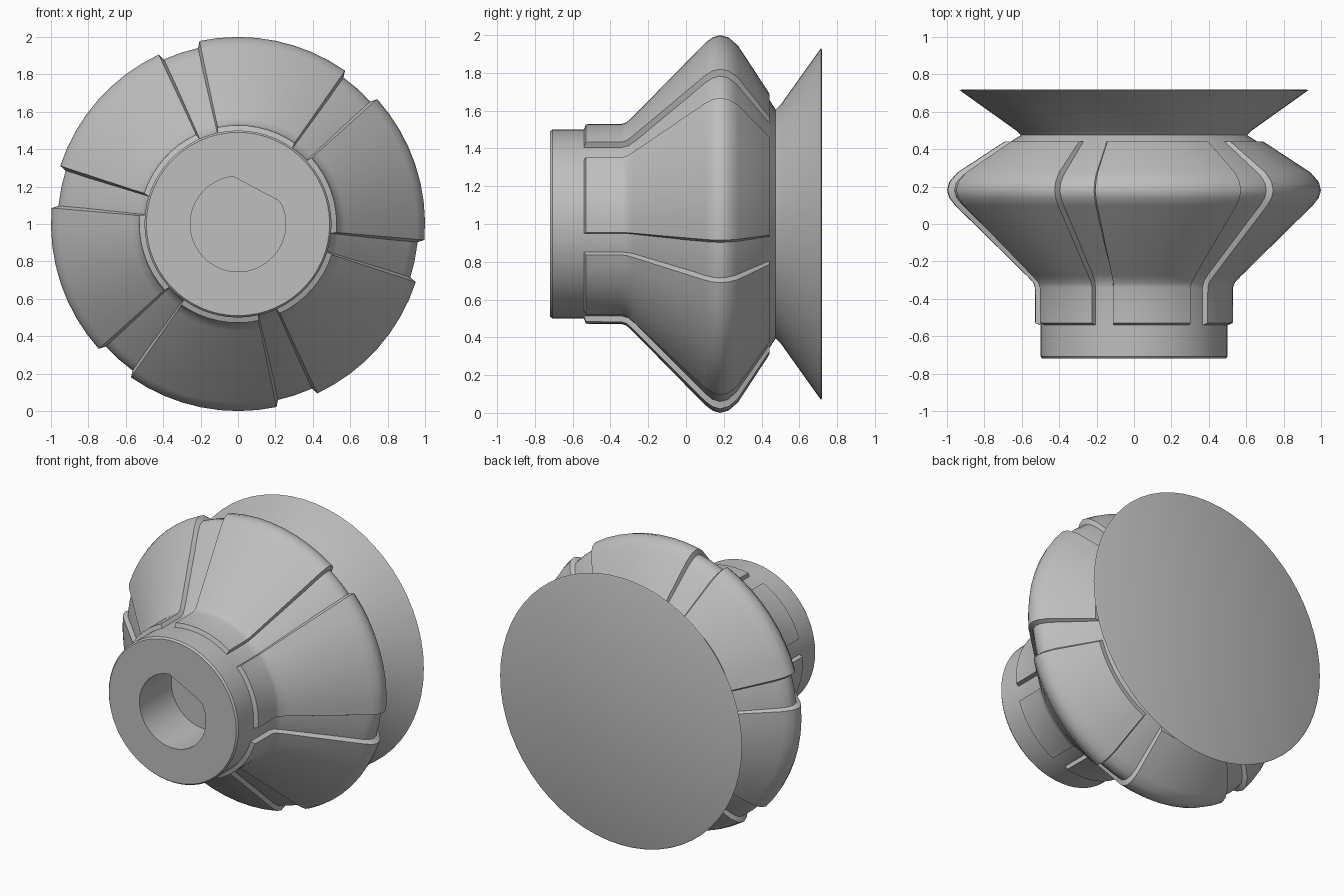
import bpy, bmesh
from math import cos, sin, radians, pi

cube = bpy.data.objects.get("Cube")
if cube:
    bpy.data.objects.remove(cube)

grey = bpy.data.materials.new("plain grey")
grey.use_nodes = True
colour = (0.52, 0.52, 0.52, 1)
grey.diffuse_color = colour
grey.node_tree.nodes["Principled BSDF"].inputs["Base Color"].default_value = colour


def polar(y, r, a):
    """Point at radius r and angle a around the knob axis, which runs along y."""
    return (r * cos(a), y, 1 + r * sin(a))


def finish(name, bm):
    bmesh.ops.remove_doubles(bm, verts=bm.verts, dist=0.0001)
    bmesh.ops.recalc_face_normals(bm, faces=bm.faces)
    mesh = bpy.data.meshes.new(name)
    bm.to_mesh(mesh)
    bm.free()
    mesh.materials.append(grey)
    obj = bpy.data.objects.new(name, mesh)
    bpy.context.collection.objects.link(obj)
    bpy.ops.object.select_all(action='DESELECT')
    obj.select_set(True)
    bpy.context.view_layer.objects.active = obj
    bpy.ops.object.shade_smooth_by_angle(angle=radians(33))


# Bore, a D-shaped socket: a circle cut by one flat
BORE, FLAT, FLAT_ANGLE = 0.255, 0.212, radians(62)


def bore_radius(a):
    c = cos(a - FLAT_ANGLE)
    return min(BORE, FLAT / c) if c > 0 else BORE


# Body surface (y, radius) that shows between the grips
floor = [(-0.545, 0.5), (-0.34, 0.5), (-0.305, 0.51), (-0.27, 0.54),
         (0.10, 0.92), (0.14, 0.953), (0.18, 0.965), (0.22, 0.955),
         (0.265, 0.915), (0.44, 0.66)]
# Raised outer surface of a grip, point for point above the floor
raised = [(-0.53, 0.528), (-0.34, 0.53), (-0.315, 0.538), (-0.28, 0.57),
          (0.10, 0.957), (0.14, 0.988), (0.18, 1.0), (0.225, 0.988),
          (0.275, 0.945), (0.442, 0.69)]

# Body: shaft collar, bulge, neck and flared base turned as one piece
profile = ([(-0.37, 0), (-0.37, 'bore'), (-0.72, 'bore'), (-0.72, 0.49), (-0.708, 0.5)]
           + floor
           + [(0.475, 0.605), (0.5, 0.63), (0.71, 0.925), (0.715, 0.932),
              (0.72, 0.92), (0.72, 0)])
SEGMENTS = 60
bm = bmesh.new()
rings = []
for i in range(SEGMENTS):
    a = 2 * pi * i / SEGMENTS
    rings.append([bm.verts.new(polar(y, bore_radius(a) if r == 'bore' else r, a))
                  for y, r in profile])
for i, ring in enumerate(rings):
    nxt = rings[(i + 1) % SEGMENTS]
    for j in range(len(profile) - 1):
        bm.faces.new((ring[j], ring[j + 1], nxt[j + 1], nxt[j]))
finish("knob_body", bm)

# Grips: six raised pads with slightly sloping sides
STEPS = 8
HALF_FOOT, HALF_TOP = radians(24.6), radians(23.4)
sunk = [(y, r - 0.012) for y, r in floor]
count = len(floor)


def grip(index):
    middle = radians(78.5 + 60 * index)
    bm = bmesh.new()
    outer, inner = [], []
    for s in range(STEPS + 1):
        t = 2 * s / STEPS - 1
        outer.append([bm.verts.new(polar(y, r, middle + t * HALF_TOP)) for y, r in raised])
        inner.append([bm.verts.new(polar(y, r, middle + t * HALF_FOOT)) for y, r in sunk])
    for s in range(STEPS):
        for sheet in (outer, inner):
            for j in range(count - 1):
                bm.faces.new((sheet[s][j], sheet[s][j + 1],
                              sheet[s + 1][j + 1], sheet[s + 1][j]))
        # front and back walls
        for j in (0, count - 1):
            bm.faces.new((outer[s][j], outer[s + 1][j], inner[s + 1][j], inner[s][j]))
    # side walls
    for s in (0, STEPS):
        for j in range(count - 1):
            bm.faces.new((outer[s][j], outer[s][j + 1], inner[s][j + 1], inner[s][j]))
    finish(f"grip_pad_{index + 1}", bm)


for k in range(6):
    grip(k)
